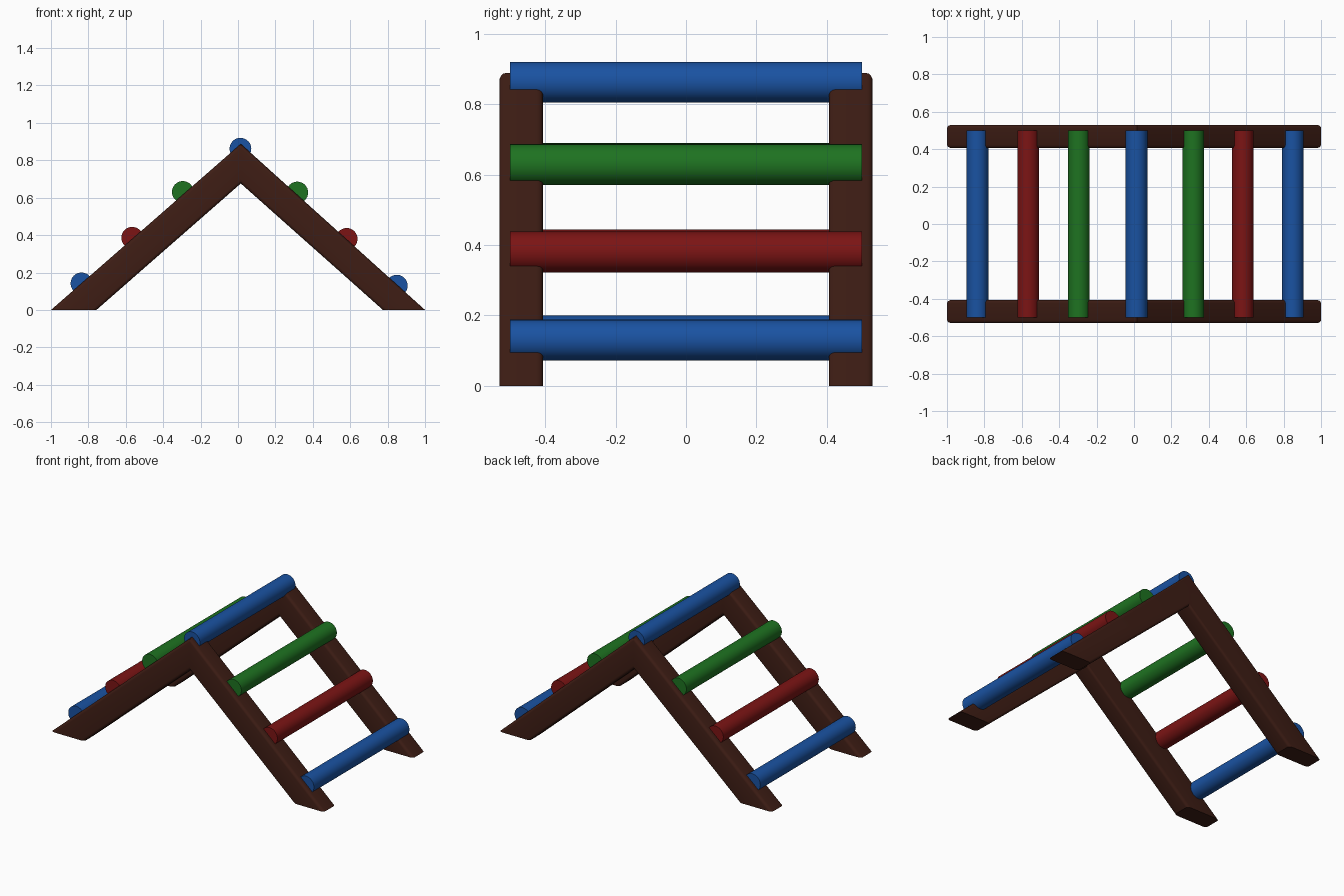
import bpy, bmesh
from math import sin, cos, pi, radians

if "Cube" in bpy.data.objects:
    bpy.data.objects.remove(bpy.data.objects["Cube"])


def material(name, rgb):
    m = bpy.data.materials.new(name)
    m.diffuse_color = (*rgb, 1)
    m.use_nodes = True
    m.node_tree.nodes["Principled BSDF"].inputs["Base Color"].default_value = m.diffuse_color
    return m


WOOD = material("dark_wood", (0.047, 0.012, 0.007))
BLUE = material("blue", (0.01, 0.085, 0.36))
RED = material("red", (0.2, 0.007, 0.007))
GREEN = material("green", (0.013, 0.17, 0.015))


def finish(obj, mat, angle):
    obj.data.materials.append(mat)
    bpy.ops.object.select_all(action='DESELECT')
    obj.select_set(True)
    bpy.context.view_layer.objects.active = obj
    bpy.ops.object.shade_smooth_by_angle(angle=radians(angle))


# A-shaped side rail: rounded rectangle section swept foot - apex - foot
OUTER = [(-1.0, 0.0), (0.015, 0.888), (1.0, 0.0)]
INNER = [(-0.757, 0.0), (0.015, 0.676), (0.775, 0.0)]
WIDTH, DEPTH, BEVEL, SEG = 0.124, 0.16, 0.018, 4


def rounded_section():
    pts = []
    for k, (sy, sz) in enumerate([(1, 1), (-1, 1), (-1, -1), (1, -1)]):
        cy, cz = sy * (WIDTH / 2 - BEVEL), sz * (DEPTH / 2 - BEVEL)
        for i in range(SEG + 1):
            a = (k + i / SEG) * pi / 2
            pts.append((cy + BEVEL * cos(a), cz + BEVEL * sin(a)))
    return pts


def side_rail(name, y):
    bm = bmesh.new()
    rings = []
    for (ox, oz), (ix, iz) in zip(OUTER, INNER):
        ring = []
        for sy, sz in rounded_section():
            t = 0.5 - sz / DEPTH
            ring.append(bm.verts.new((ox + (ix - ox) * t, y + sy, oz + (iz - oz) * t)))
        rings.append(ring)
    for a, b in zip(rings, rings[1:]):
        for i in range(len(a)):
            j = (i + 1) % len(a)
            bm.faces.new((a[i], a[j], b[j], b[i]))
    bm.faces.new(rings[0])
    bm.faces.new(rings[-1][::-1])
    bmesh.ops.recalc_face_normals(bm, faces=bm.faces)
    mesh = bpy.data.meshes.new(name)
    bm.to_mesh(mesh)
    bm.free()
    obj = bpy.data.objects.new(name, mesh)
    bpy.context.collection.objects.link(obj)
    finish(obj, WOOD, 30)


side_rail("front_rail", -0.468)
side_rail("back_rail", 0.468)


# Coloured round rungs across the two rails
def rung(name, x, z, mat):
    bpy.ops.mesh.primitive_cylinder_add(vertices=32, radius=0.058, depth=1.0,
                                        location=(x, 0, z), rotation=(pi / 2, 0, 0))
    obj = bpy.context.object
    obj.name = name
    finish(obj, mat, 40)


rung("top_rung", 0.013, 0.862, BLUE)
for name, mat, left, right in [
    ("upper_rung", GREEN, (-0.295, 0.631), (0.317, 0.628)),
    ("middle_rung", RED, (-0.566, 0.386), (0.581, 0.38)),
    ("lower_rung", BLUE, (-0.837, 0.142), (0.849, 0.13)),
]:
    rung("left_" + name, *left, mat)
    rung("right_" + name, *right, mat)
